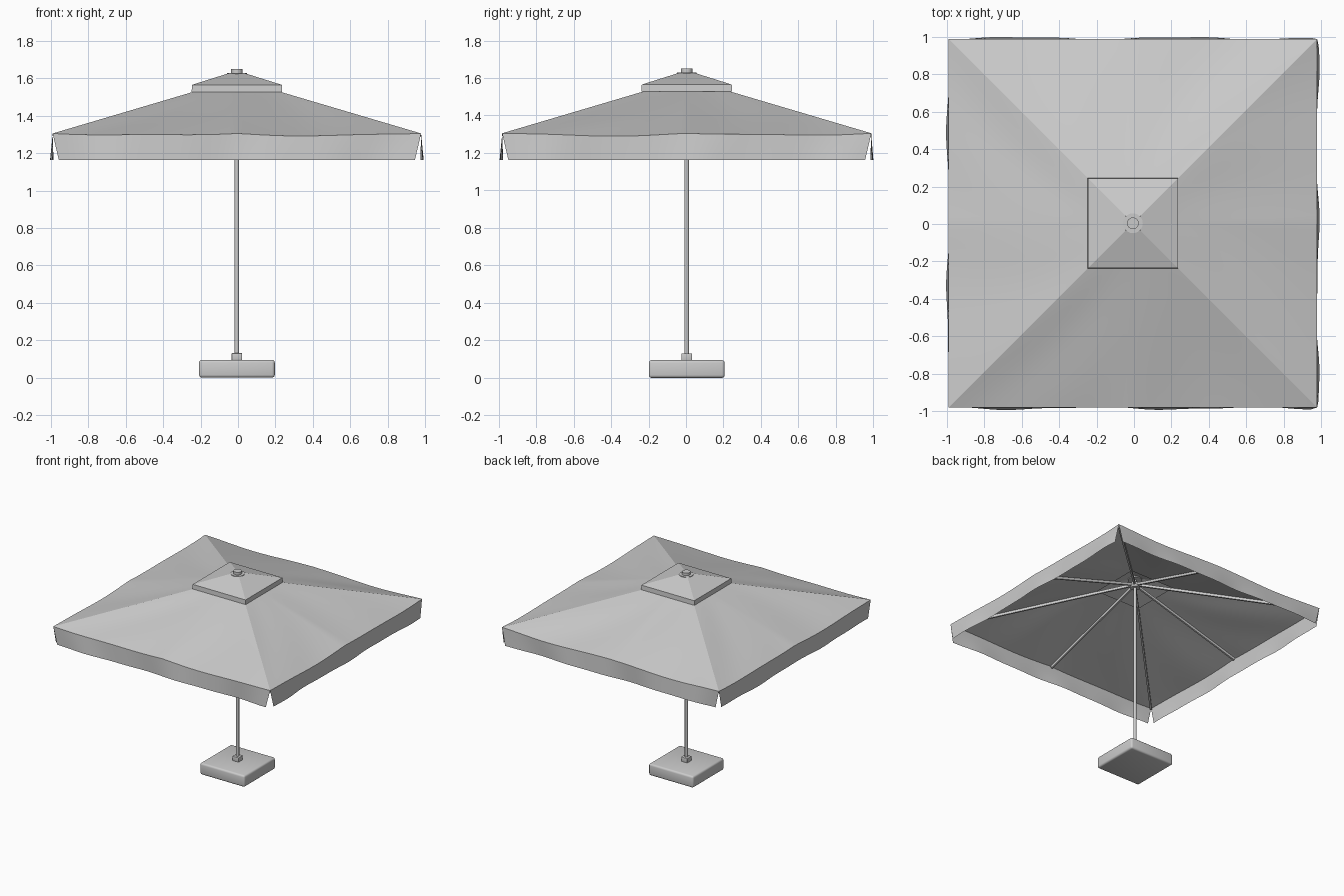
import bpy, bmesh
from math import sin, cos, pi, atan2
from mathutils import Matrix, Vector

if "Cube" in bpy.data.objects:
    bpy.data.objects.remove(bpy.data.objects["Cube"])

CX, CY = -0.006, 0.004          # pole axis
HOLE, EDGE = 0.20, 0.985        # canopy half widths
Z_EDGE, Z_HEM = 1.305, 1.163
SLOPE = (1.527 - Z_EDGE) / (EDGE - 0.235)


def roof_z(w):
    return Z_EDGE + (EDGE - w) * SLOPE


def finish(name, bm, angle=0.4):
    me = bpy.data.meshes.new(name)
    bm.to_mesh(me)
    bm.free()
    ob = bpy.data.objects.new(name, me)
    bpy.context.collection.objects.link(ob)
    ob.location = (CX, CY, 0)
    bpy.ops.object.select_all(action='DESELECT')
    ob.select_set(True)
    bpy.context.view_layer.objects.active = ob
    bpy.ops.object.shade_smooth_by_angle(angle=angle)
    return ob


def box(name, size, z0, bevel=0.0):
    bm = bmesh.new()
    bmesh.ops.create_cube(bm, size=1)
    bmesh.ops.scale(bm, vec=size, verts=bm.verts)
    bmesh.ops.translate(bm, vec=(0, 0, z0 + size[2] / 2), verts=bm.verts)
    if bevel:
        bmesh.ops.bevel(bm, geom=bm.edges[:], offset=bevel, segments=3,
                        profile=0.5, affect='EDGES')
    return finish(name, bm, 0.6)


def cylinder(name, r, z0, z1, sides=24):
    bm = bmesh.new()
    bmesh.ops.create_cone(bm, cap_ends=True, segments=sides, radius1=r, radius2=r,
                          depth=z1 - z0, matrix=Matrix.Translation((0, 0, (z0 + z1) / 2)))
    return finish(name, bm, 0.6)


def four_sides(name, nu, rows, point, angle):
    """Build one cloth panel from point(u, row, side) and repeat it round the pole."""
    bm = bmesh.new()
    for k in range(4):
        turn = Matrix.Rotation(k * pi / 2, 3, 'Z')
        grid = [[bm.verts.new(turn @ Vector(point(-1 + 2 * i / nu, j, k)))
                 for i in range(nu + 1)] for j in range(rows)]
        for j in range(rows - 1):
            for i in range(nu):
                bm.faces.new((grid[j + 1][i], grid[j + 1][i + 1],
                              grid[j][i + 1], grid[j][i]))
    bmesh.ops.remove_doubles(bm, verts=bm.verts, dist=0.0005)
    return finish(name, bm, angle)


# Canopy with sagging panels and loose hanging valance, slit at the corners
ROOF, FLAP = 14, 5


def canopy_point(u, j, k):
    if j <= ROOF:
        v = j / ROOF
        w = HOLE + (EDGE - HOLE) * v
        fold = sin(pi * abs(u)) * v
        z = roof_z(w) - 0.012 * fold + 0.006 * fold * sin(5 * u + 4 * v + 2 * k)
        return (u * w, -w, z)
    t = (j - ROOF) / FLAP
    _, _, top = canopy_point(u, ROOF, k)
    out = t * (0.004 + 0.007 * sin(7 * u + 1.7 * k) + 0.003 * sin(15 * u + k))
    return (u * (EDGE - 0.033 * t), -EDGE - out, top + (Z_HEM - top) * t)


four_sides("canopy", 48, ROOF + FLAP + 1, canopy_point, 0.33)

# Raised vent cap: shallow pyramid with a short skirt
CAP = [(0.04, 1.628), (0.24, 1.565), (0.242, 1.528)]
four_sides("vent_cap", 2, 3,
           lambda u, j, k: (u * CAP[j][0], -CAP[j][0], CAP[j][1]), 0.3)

# Finial
cylinder("finial_disc", 0.053, 1.617, 1.629)
cylinder("finial_knob", 0.031, 1.625, 1.65)

# Pole, hub and base
cylinder("pole", 0.012, 0.09, 1.62)
cylinder("rib_hub", 0.035, 1.55, 1.59)
box("base", (0.405, 0.405, 0.095), 0, 0.015)
box("base_socket", (0.056, 0.056, 0.038), 0.093, 0.003)

# Eight ribs under the canopy, to the corners and the edge middles
bm = bmesh.new()
for k in range(8):
    a = k * pi / 4
    reach = 2 ** 0.5 if k % 2 else 1.0
    d = Vector((cos(a), sin(a), 0)) * reach
    p0 = d * 0.02 + Vector((0, 0, roof_z(0.02) - 0.015))
    p1 = d * 0.975 + Vector((0, 0, roof_z(0.975) - 0.015))
    axis = p1 - p0
    tilt = atan2(-axis.z, axis.xy.length)
    m = (Matrix.Translation((p0 + p1) / 2) @ Matrix.Rotation(a, 4, 'Z')
         @ Matrix.Rotation(tilt, 4, 'Y') @ Matrix.Diagonal((axis.length, 0.014, 0.02, 1)))
    bmesh.ops.create_cube(bm, size=1, matrix=m)
finish("ribs", bm)
